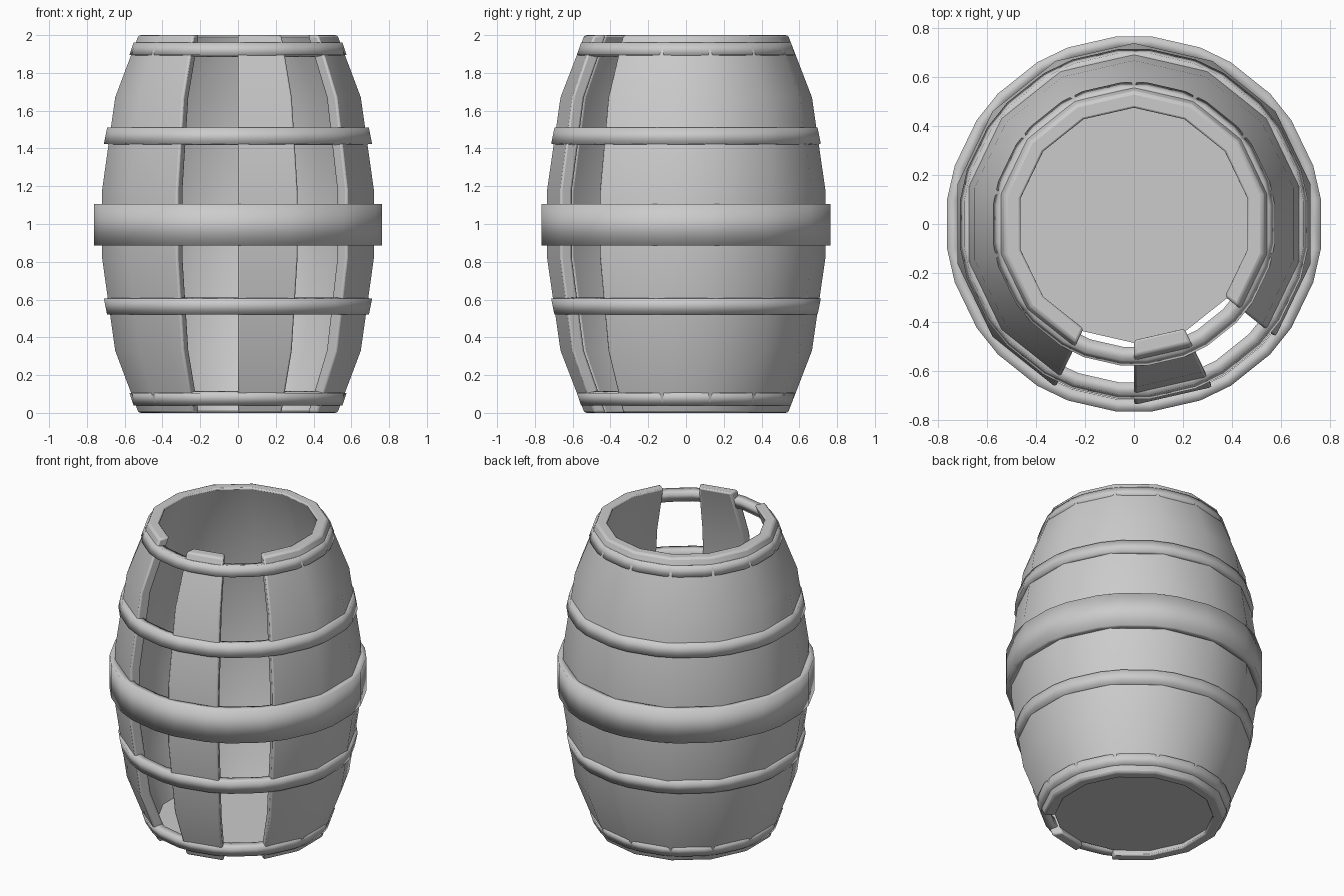
import bpy, bmesh, math

if "Cube" in bpy.data.objects:
    bpy.data.objects.remove(bpy.data.objects["Cube"])

STAVES = 14
STEP = 2 * math.pi / STAVES


def pt(r, a, z):
    # angle runs from the front (-y) towards +x
    return (r * math.sin(a), -r * math.cos(a), z)


def sweep(name, section, angles, closed, smooth_angle, bevel=0):
    """Revolve a closed (r, z) section through the listed angles."""
    bm = bmesh.new()
    rings = [[bm.verts.new(pt(r, a, z)) for r, z in section] for a in angles]
    n, m = len(section), len(rings)
    for i in range(m if closed else m - 1):
        a, b = rings[i], rings[(i + 1) % m]
        for j in range(n):
            k = (j + 1) % n
            bm.faces.new((a[j], b[j], b[k], a[k]))
    if not closed:
        # end faces as quads between the outer and inner halves
        for ring in (rings[0], rings[-1]):
            for j in range(n // 2 - 1):
                bm.faces.new((ring[j], ring[j + 1], ring[n - 2 - j], ring[n - 1 - j]))
    bmesh.ops.recalc_face_normals(bm, faces=bm.faces)
    me = bpy.data.meshes.new(name)
    bm.to_mesh(me)
    bm.free()
    ob = bpy.data.objects.new(name, me)
    bpy.context.collection.objects.link(ob)
    if bevel:
        mod = ob.modifiers.new("bevel", 'BEVEL')
        mod.width = bevel
        mod.segments = 2
        mod.limit_method = 'ANGLE'
        mod.angle_limit = math.radians(50)
    bpy.ops.object.select_all(action='DESELECT')
    ob.select_set(True)
    bpy.context.view_layer.objects.active = ob
    bpy.ops.object.shade_smooth_by_angle(angle=math.radians(smooth_angle))
    return ob


# Bulging wall section
outer = [(0.54, 0), (0.667, 0.33), (0.738, 0.82), (0.738, 1.18), (0.667, 1.67), (0.54, 2)]
wall = outer + [(r - 0.07, z) for r, z in reversed(outer)]

# Main body, with the two missing staves and the lone stave between them
sweep("barrel_wall", wall, [STEP * k for k in range(2, STAVES)], False, 60, 0.012)
sweep("front_stave", wall, [0, STEP], False, 60, 0.012)

# Hoops: 14 sides with chamfered corners
half = STEP * 0.3
hoop_angles = [STEP * k + s * half / 1.5 for k in range(STAVES) for s in (-1, 1)]


def hoop(name, z0, z1, r0, r1, thick):
    # r0 / r1 are flat-side radii at the lower and upper edge
    f = 1 / math.cos(STEP / 2 - half / 1.5)
    tilt = (r1 - r0) / (z1 - z0) * thick * 0.6
    sec = [(r0 * f, z0), (r1 * f, z1), (r1 * f - thick, z1 + tilt), (r0 * f - thick, z0 + tilt)]
    sweep(name, sec, hoop_angles, True, 120)


hoop("bottom_hoop", 0.04, 0.105, 0.553, 0.575, 0.055)
hoop("lower_hoop", 0.52, 0.605, 0.693, 0.71, 0.05)
hoop("middle_hoop", 0.885, 1.105, 0.762, 0.762, 0.05)
hoop("upper_hoop", 1.425, 1.51, 0.71, 0.693, 0.05)
hoop("top_hoop", 1.895, 1.96, 0.575, 0.553, 0.055)

# Floor disc
bm = bmesh.new()
centre = bm.verts.new((0, 0, 0.04))
rim = [bm.verts.new(pt(0.485, STEP * k, 0.04)) for k in range(STAVES)]
for k in range(STAVES):
    bm.faces.new((centre, rim[k], rim[(k + 1) % STAVES]))
me = bpy.data.meshes.new("barrel_floor")
bm.to_mesh(me)
bm.free()
bpy.context.collection.objects.link(bpy.data.objects.new("barrel_floor", me))
